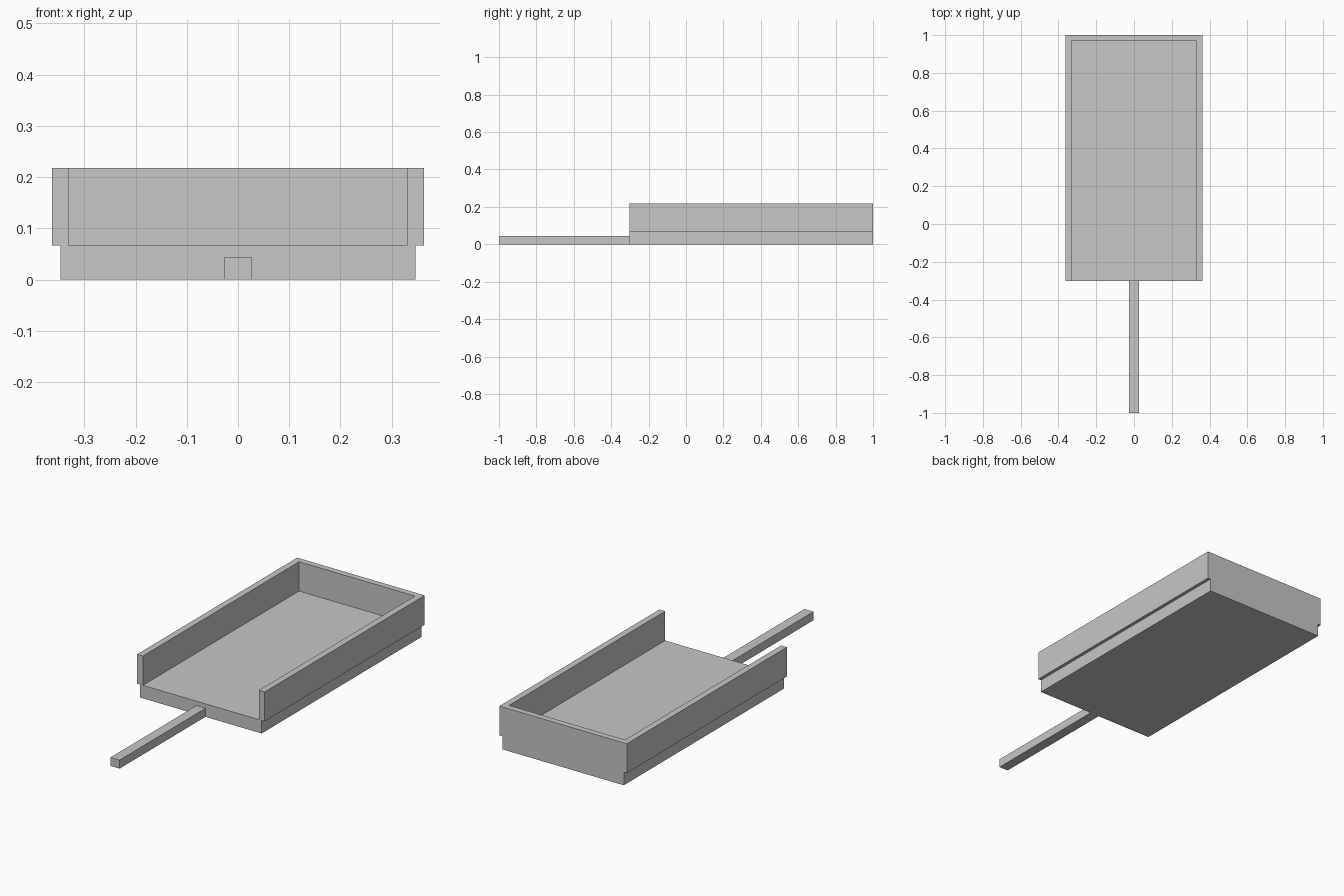
import bpy
import bmesh

if "Cube" in bpy.data.objects:
    bpy.data.objects.remove(bpy.data.objects["Cube"])

grey = bpy.data.materials.new("light grey")
grey.diffuse_color = (0.57, 0.57, 0.57, 1)
grey.use_nodes = True
grey.node_tree.nodes["Principled BSDF"].inputs["Base Color"].default_value = grey.diffuse_color


def prism(name, outline, z0, z1):
    """Extrude a flat xy outline from z0 up to z1."""
    bm = bmesh.new()
    base = bm.faces.new([bm.verts.new((x, y, z0)) for x, y in outline])
    top = bmesh.ops.extrude_face_region(bm, geom=[base])["geom"]
    verts = [v for v in top if isinstance(v, bmesh.types.BMVert)]
    bmesh.ops.translate(bm, verts=verts, vec=(0, 0, z1 - z0))
    bmesh.ops.recalc_face_normals(bm, faces=bm.faces)
    mesh = bpy.data.meshes.new(name)
    bm.to_mesh(mesh)
    bm.free()
    mesh.materials.append(grey)
    obj = bpy.data.objects.new(name, mesh)
    bpy.context.collection.objects.link(obj)
    return obj


def rectangle(half_width, y0, y1):
    return [(-half_width, y0), (half_width, y0), (half_width, y1), (-half_width, y1)]


FRONT, BACK, FLOOR = -0.302, 1.0, 0.067
OUTER, INNER, INNER_BACK = 0.363, 0.33, 0.968

# Tray floor slab, slightly narrower than the walls
prism("tray_base", rectangle(0.346, FRONT, BACK), 0, FLOOR)

# U-shaped wall, open at the front and overhanging the slab at the sides
prism("tray_walls", [
    (-OUTER, FRONT), (-INNER, FRONT), (-INNER, INNER_BACK), (INNER, INNER_BACK),
    (INNER, FRONT), (OUTER, FRONT), (OUTER, BACK), (-OUTER, BACK),
], FLOOR, 0.218)

# Straight square handle
prism("handle", rectangle(0.026, -1.0, FRONT), 0, 0.044)
